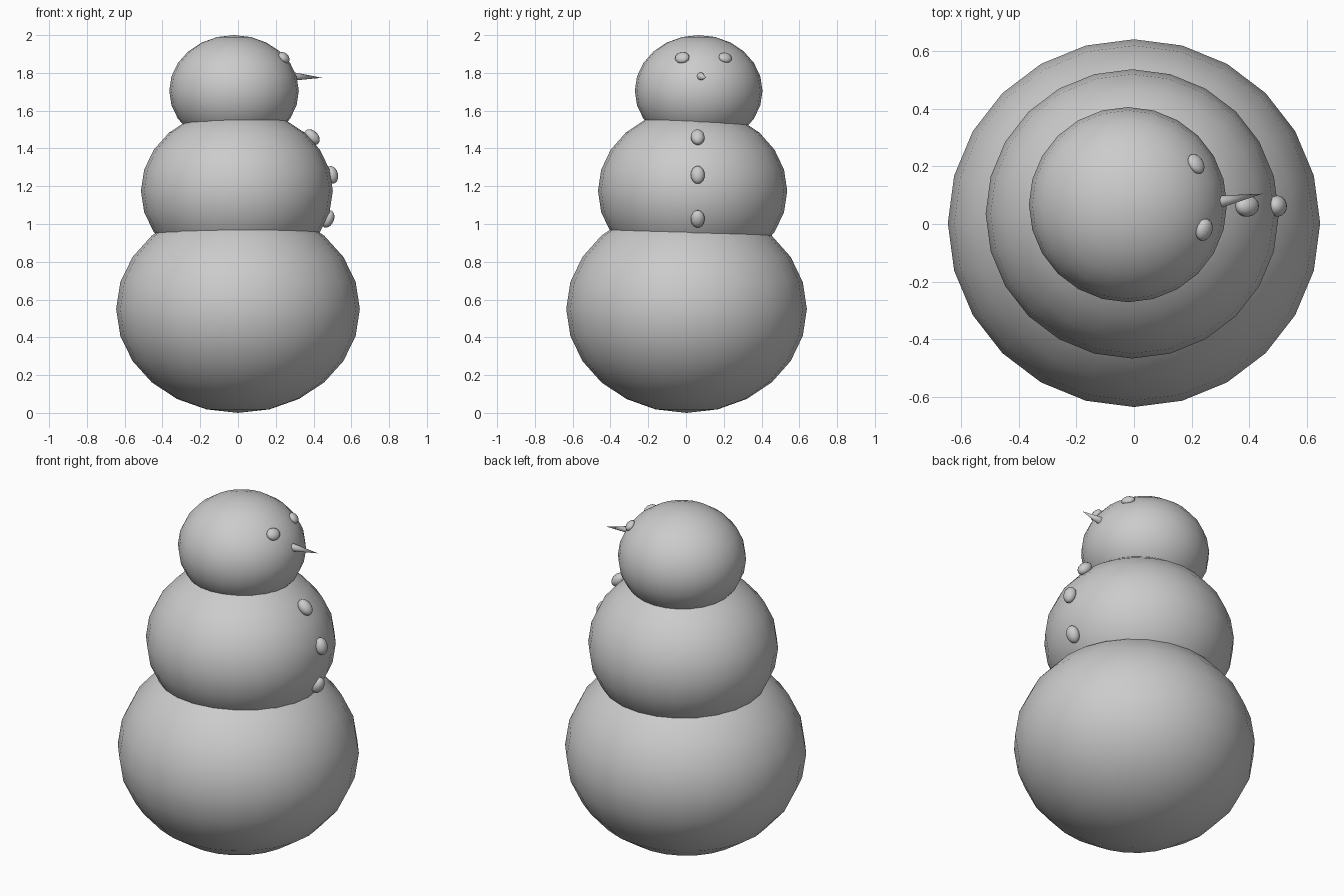
import bpy
from mathutils import Vector

if "Cube" in bpy.data.objects:
    bpy.data.objects.remove(bpy.data.objects["Cube"])


def finish(name):
    ob = bpy.context.object
    ob.name = name
    ob.data.name = name
    return ob


def ball(name, loc, scale, segments=24, rings=12):
    bpy.ops.mesh.primitive_uv_sphere_add(segments=segments, ring_count=rings, radius=1, location=loc)
    ob = finish(name)
    ob.scale = scale
    bpy.ops.object.shade_smooth()
    return ob


def pebble(name, loc, size, centre, radii):
    # small ellipsoid whose local x axis follows the snowball's surface normal
    ob = ball(name, loc, size, 16, 10)
    n = Vector([(p - c) / r ** 2 for p, c, r in zip(loc, centre, radii)])
    z = n.normalized()
    y = Vector((0, 0, 1)).cross(z).normalized()
    up = z.cross(y)
    ob.rotation_mode = 'QUATERNION'
    from mathutils import Matrix
    ob.rotation_quaternion = Matrix((z, y, up)).transposed().to_quaternion()
    return ob


# Three stacked, slightly squashed snowballs
ball("bottom_snowball", (0, 0.003, 0.55), (0.645, 0.637, 0.55))
mid_c, mid_r = (-0.006, 0.035, 1.175), (0.508, 0.501, 0.436)
ball("middle_snowball", mid_c, mid_r)
head_c, head_r = (-0.021, 0.067, 1.705), (0.343, 0.338, 0.295)
ball("head", head_c, head_r)

# Eyes, set on the +x side of the head
pebble("eye_1", (0.243, -0.02, 1.88), (0.024, 0.039, 0.034), head_c, head_r)
pebble("eye_2", (0.215, 0.208, 1.88), (0.021, 0.037, 0.031), head_c, head_r)

# Three buttons down the chest
for i, (x, z) in enumerate([(0.392, 1.46), (0.496, 1.26), (0.475, 1.027)]):
    pebble(f"button_{i + 1}", (x, 0.062, z), (0.033, 0.037, 0.048), mid_c, mid_r)

# Pointed nose
base, tip = Vector((0.28, 0.074, 1.782)), Vector((0.445, 0.105, 1.774))
axis = tip - base
bpy.ops.mesh.primitive_cone_add(vertices=12, radius1=0.024, radius2=0.0, depth=axis.length,
                                location=(base + tip) / 2,
                                rotation=axis.to_track_quat('Z', 'Y').to_euler())
finish("nose")
bpy.ops.object.shade_smooth_by_angle()
